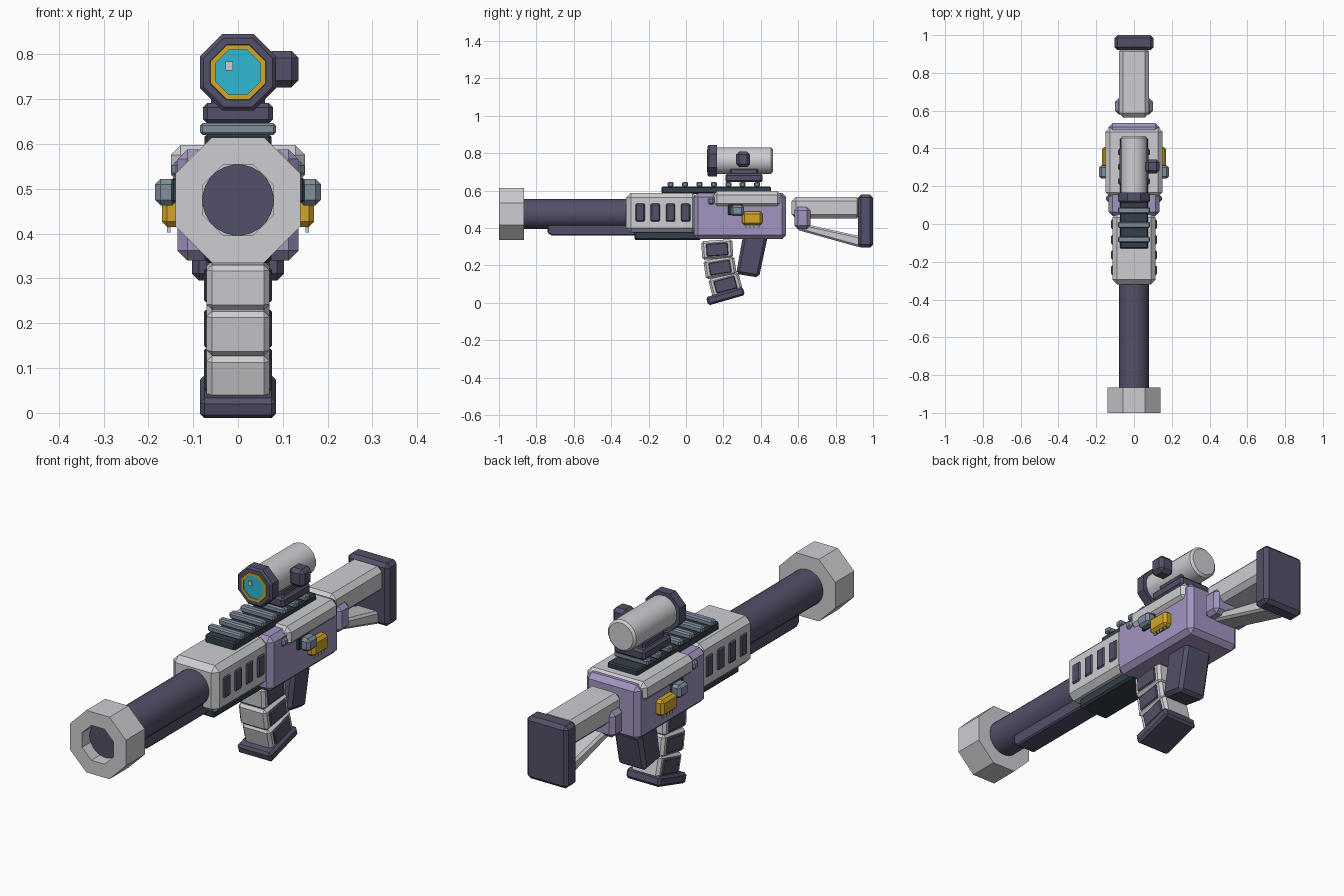
import bpy, bmesh, math
from mathutils import Matrix, Vector

if "Cube" in bpy.data.objects:
    bpy.data.objects.remove(bpy.data.objects["Cube"])


def mat(name, rgb):
    m = bpy.data.materials.new(name)
    lin = [((c / 255 + 0.055) / 1.055) ** 2.4 for c in rgb]
    m.diffuse_color = (*lin, 1)
    m.use_nodes = True
    m.node_tree.nodes["Principled BSDF"].inputs["Base Color"].default_value = m.diffuse_color
    return m


GREY = mat("light_grey", (205, 206, 210))
DARK = mat("dark_slate", (82, 80, 104))
PURPLE = mat("purple", (162, 148, 192))
GOLD = mat("gold", (210, 166, 40))
CYAN = mat("cyan", (48, 184, 210))
STEEL = mat("blue_grey", (128, 142, 158))
BLACK = mat("near_black", (52, 62, 72))


def finish(name, bm, m, bevel=0, smooth=False):
    bmesh.ops.recalc_face_normals(bm, faces=bm.faces)
    if bevel:
        bmesh.ops.bevel(bm, geom=bm.edges[:], offset=bevel, segments=1,
                        affect='EDGES', clamp_overlap=True)
    me = bpy.data.meshes.new(name)
    bm.to_mesh(me)
    bm.free()
    me.materials.append(m)
    ob = bpy.data.objects.new(name, me)
    bpy.context.collection.objects.link(ob)
    if smooth:
        bpy.ops.object.select_all(action='DESELECT')
        ob.select_set(True)
        bpy.context.view_layer.objects.active = ob
        bpy.ops.object.shade_smooth_by_angle(angle=math.radians(30))
    return ob


def box(name, x, y, z, m, bevel=0.0, tilt=0):
    """Box from (min, max) ranges, tilted about its own centre in the side plane."""
    lo, hi = Vector((x[0], y[0], z[0])), Vector((x[1], y[1], z[1]))
    bm = bmesh.new()
    bmesh.ops.create_cube(bm, size=1)
    bmesh.ops.scale(bm, vec=hi - lo, verts=bm.verts)
    ob = finish(name, bm, m, bevel)
    ob.matrix_world = Matrix.Translation((lo + hi) / 2) @ Matrix.Rotation(math.radians(tilt), 4, 'X')
    return ob


def mid(name, w, y, z, m, bevel=0.0, tilt=0):
    return box(name, (-w, w), y, z, m, bevel, tilt)


def pair(name, x, y, z, m, bevel=0.0):
    box(name + "_right", x, y, z, m, bevel)
    box(name + "_left", (-x[1], -x[0]), y, z, m, bevel)


def prism(name, w, pts, m, bevel=0.0):
    """Side profile of (y, z) points extruded across x."""
    bm = bmesh.new()
    f = bm.faces.new([bm.verts.new((-w, y, z)) for y, z in pts])
    r = bmesh.ops.extrude_face_region(bm, geom=[f])
    bmesh.ops.translate(bm, vec=(2 * w, 0, 0),
                        verts=[v for v in r['geom'] if isinstance(v, bmesh.types.BMVert)])
    return finish(name, bm, m, bevel)


def lathe(name, prof, cz, n, m, smooth=False):
    """Profile of (flat radius, y) turned around the y axis at height cz."""
    bm = bmesh.new()
    k = 1 / math.cos(math.pi / n)
    rings = []
    for r, y in prof:
        rings.append([bm.verts.new((r * k * math.cos((i + .5) * math.tau / n), y,
                                    cz + r * k * math.sin((i + .5) * math.tau / n)))
                      for i in range(n)])
    for a, b in zip(rings, rings[1:]):
        for i in range(n):
            j = (i + 1) % n
            bm.faces.new((a[i], a[j], b[j], b[i]))
    bmesh.ops.remove_doubles(bm, verts=bm.verts, dist=1e-5)
    return finish(name, bm, m, 0, smooth)


# Muzzle and barrel
lathe("muzzle", [(0, -.92), (.079, -.92), (.079, -1), (.14, -1), (.14, -.865), (0, -.865)],
      .475, 8, GREY)
lathe("barrel", [(0, -.945), (.079, -.945), (.079, -.3), (0, -.3)], .475, 24, DARK, True)
prism("under_barrel_rail", .05,
      [(-.74, .375), (-.72, .36), (-.27, .36), (-.27, .42), (-.74, .42)], DARK, .006)

# Handguard with side slots
mid("handguard", .115, (-.32, .06), (.375, .588), GREY, .025)
for i in range(4):
    y = -.245 + i * .081
    pair(f"handguard_slot_{i}", (.10, .121), (y - .025, y + .025), (.435, .53), DARK, .006)
mid("lower_panel", .075, (-.275, .08), (.335, .385), BLACK, .008)

# Receiver and upper cover
mid("receiver", .135, (.042, .535), (.34, .588), PURPLE, .022)
mid("upper_cover", .15, (.145, .51), (.51, .598), GREY, .022)
pair("ejection_port", (.12, .148), (.225, .305), (.47, .525), BLACK, .004)
pair("side_knob", (.135, .185), (.24, .31), (.463, .522), STEEL, .012)
pair("gold_button", (.125, .17), (.30, .408), (.415, .488), GOLD, .012)
for i in range(4):
    y = .322 + i * .022
    pair(f"button_peg_{i}", (.151, .158), (y - .004, y + .004), (.402, .425), GREY)
pair("front_pin", (.125, .148), (.117, .153), (.525, .562), STEEL, .01)

# Top rail with teeth
mid("top_rail", .075, (-.13, .455), (.583, .622), BLACK, .006)
for i in range(7):
    y = -.082 + i * .077
    mid(f"rail_tooth_{i}", .085, (y - .016, y + .016), (.62, .647), STEEL, .006)

# Scope
mid("scope_mount_base", .078, (.21, .41), (.645, .692), DARK, .01)
mid("scope_mount_neck", .06, (.235, .385), (.68, .72), DARK, .008)
lathe("scope_tube", [(0, .15), (.07, .15), (.07, .455), (.06, .465), (0, .465)],
      .76, 16, GREY, True)
lathe("scope_front_ring", [(.05, .135), (.062, .115), (.077, .115), (.085, .123), (.085, .166),
                           (0, .166), (0, .135), (.05, .135)], .76, 8, DARK)
lathe("lens_ring", [(.05, .118), (.05, .112), (.061, .112), (.061, .13), (.05, .13), (.05, .118)],
      .76, 8, GOLD)
lathe("lens", [(0, .116), (.052, .116), (.052, .13), (0, .13)], .76, 8, CYAN)
box("lens_glint", (-.028, -.011), (.111, .117), (.764, .784), GREY)
box("scope_knob", (.06, .135), (.268, .342), (.726, .808), DARK, .016)

# Magazine: three tilted segments with side panels, and a base plate
for i, (y, z, t) in enumerate([(.167, .285, 4), (.182, .188, 9), (.211, .097, 15)]):
    mid(f"magazine_segment_{i}", .07, (y - .083, y + .083), (z - .05, z + .05), GREY, .012, t)
    mid(f"magazine_panel_{i}", .076, (y - .058, y + .058), (z - .034, z + .034), DARK, .004, t)
mid("magazine_base", .085, (.109, .313), (.013, .059), DARK, .01, 16)

# Pistol grip
prism("grip", .07, [(.268, .155), (.39, .135), (.438, .36), (.305, .36)], DARK, .015)

# Stock
mid("stock_tube", .08, (.565, .935), (.45, .567), GREY, .022)
prism("stock_strut", .055, [(.595, .39), (.595, .43), (.935, .355), (.935, .295)], GREY, .01)
mid("stock_clamp", .1, (.58, .665), (.395, .512), PURPLE, .018)
mid("butt_pad", .103, (.92, 1.0), (.295, .578), DARK, .016)
